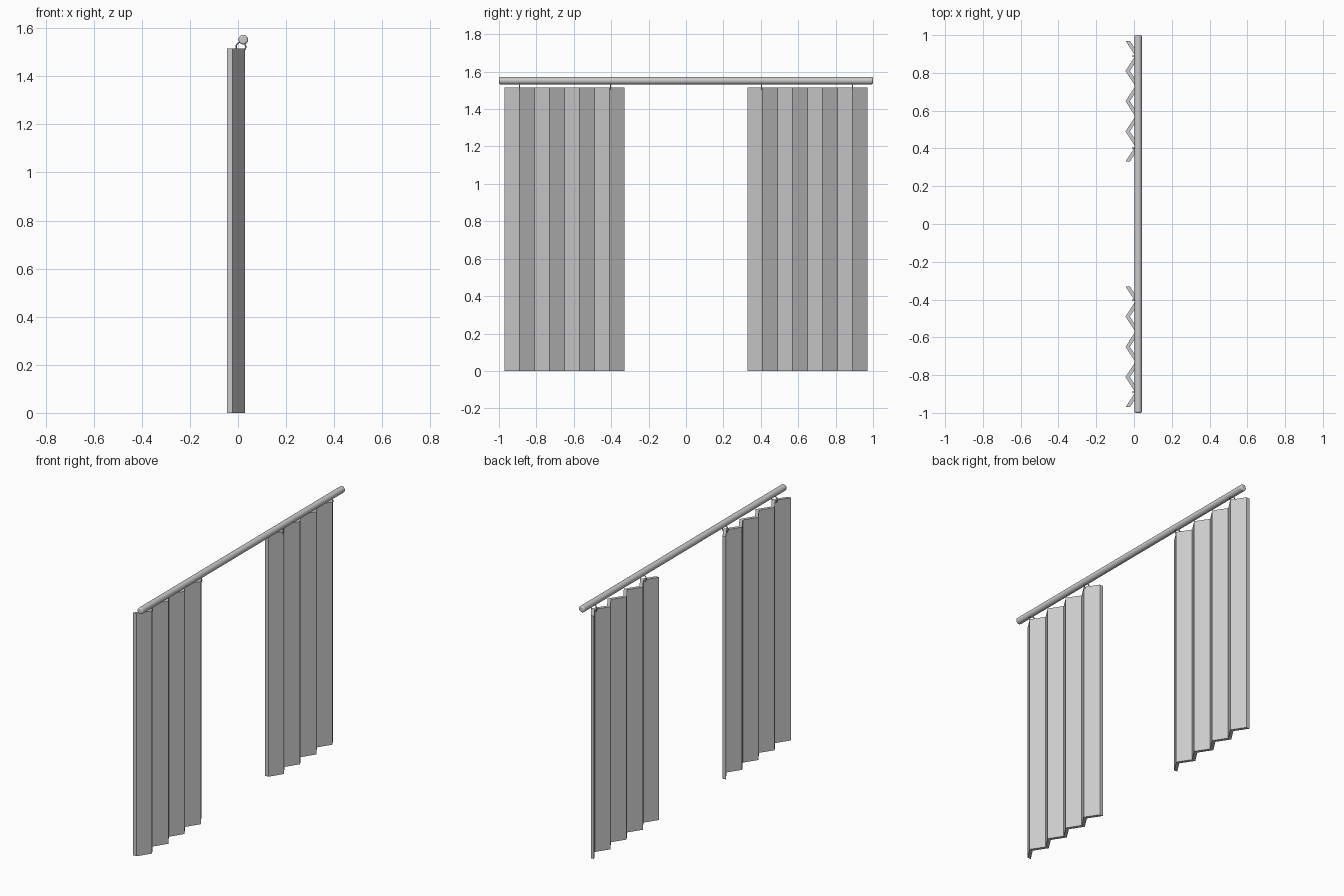
import bpy, bmesh
from math import pi

if "Cube" in bpy.data.objects:
    bpy.data.objects.remove(bpy.data.objects["Cube"])

grey = bpy.data.materials.new("plain_grey")
grey.use_nodes = True
colour = (0.6, 0.6, 0.6, 1)
grey.diffuse_color = colour
grey.node_tree.nodes["Principled BSDF"].inputs["Base Color"].default_value = colour

ROD_X, ROD_Z, ROD_R = 0.022, 1.552, 0.02
FOLDS, FOLD_W = 8, 0.08
INNER_Y, TOP_Z = 0.33, 1.515


def curtain(name, side):
    """Zigzag strip with thickness, extruded to full height."""
    outer, inner = [], []
    for i in range(FOLDS + 1):
        y = side * (INNER_Y + i * FOLD_W)
        x = -0.045 if i % 2 == 0 else 0.007
        outer.append((x, y))
        inner.append((x + 0.023, y))
    bm = bmesh.new()
    strips = []
    for a, b, c, d in zip(outer, outer[1:], inner[1:], inner):
        strips.append(bm.faces.new([bm.verts.new((*p, 0)) for p in (a, b, c, d)]))
    bmesh.ops.remove_doubles(bm, verts=bm.verts[:], dist=0.0001)
    top = bmesh.ops.extrude_face_region(bm, geom=bm.faces[:], use_keep_orig=True)
    bmesh.ops.translate(bm, vec=(0, 0, TOP_Z),
                        verts=[v for v in top["geom"] if isinstance(v, bmesh.types.BMVert)])
    bmesh.ops.recalc_face_normals(bm, faces=bm.faces[:])
    mesh = bpy.data.meshes.new(name)
    bm.to_mesh(mesh)
    bm.free()
    mesh.materials.append(grey)
    bpy.context.collection.objects.link(bpy.data.objects.new(name, mesh))


# Rod with softened ends
bpy.ops.mesh.primitive_cylinder_add(vertices=32, radius=ROD_R, depth=2,
                                    location=(ROD_X, 0, ROD_Z), rotation=(pi / 2, 0, 0))
rod = bpy.context.object
rod.name = "curtain_rod"
rod.data.materials.append(grey)
bevel = rod.modifiers.new("rounded_ends", "BEVEL")
bevel.width, bevel.segments = 0.008, 3
bpy.ops.object.shade_smooth_by_angle()

# Curtains and the rings that hang them from the rod
for label, side in (("back", 1), ("front", -1)):
    curtain(label + "_curtain", side)
    for place, fold in (("inner", 1), ("outer", FOLDS - 1)):
        y = side * (INNER_Y + fold * FOLD_W - (0.007 if fold == 1 else 0))
        bpy.ops.mesh.primitive_torus_add(major_segments=24, minor_segments=8,
                                         major_radius=0.02, minor_radius=0.003,
                                         location=(0.012, y, 1.522), rotation=(pi / 2, 0, 0))
        ring = bpy.context.object
        ring.name = f"{label}_{place}_ring"
        ring.data.materials.append(grey)
        bpy.ops.object.shade_smooth_by_angle()
